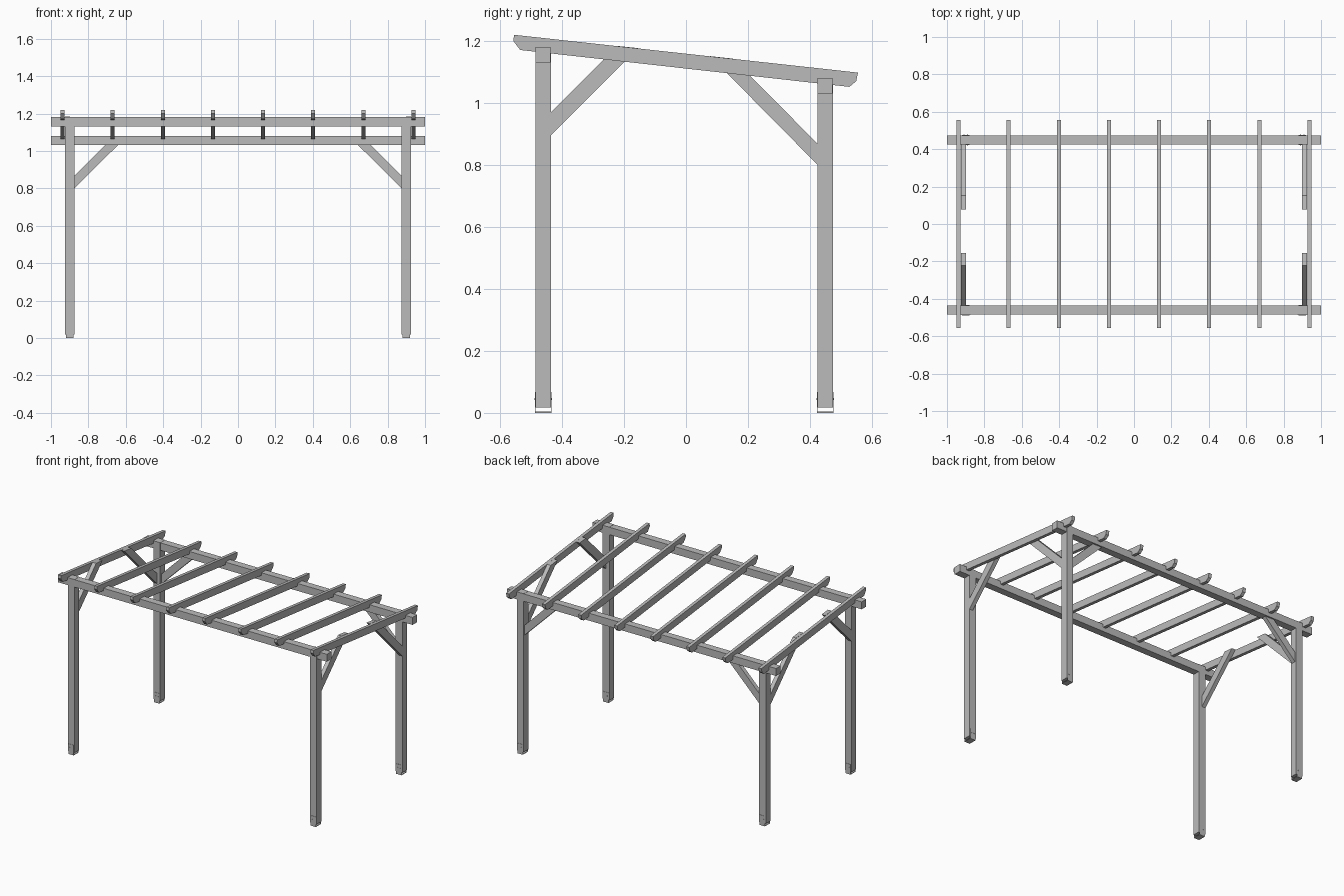
import bpy, bmesh
from mathutils import Vector

cube = bpy.data.objects.get("Cube")
if cube:
    bpy.data.objects.remove(cube, do_unlink=True)

grey = bpy.data.materials.new("grey_timber")
grey.use_nodes = True
grey.diffuse_color = (0.5, 0.5, 0.5, 1)
grey.node_tree.nodes["Principled BSDF"].inputs["Base Color"].default_value = (0.5, 0.5, 0.5, 1)


def prism(name, profile, axis, start, end):
    """Extrude a profile along x (points are y, z) or along y (points are x, z)."""
    def place(p, d):
        return (d, p[0], p[1]) if axis == "x" else (p[0], d, p[1])
    bm = bmesh.new()
    face = bm.faces.new([bm.verts.new(place(p, start)) for p in profile])
    out = bmesh.ops.extrude_face_region(bm, geom=[face])
    moved = [v for v in out["geom"] if isinstance(v, bmesh.types.BMVert)]
    shift = Vector(place((0, 0), end - start))
    bmesh.ops.translate(bm, verts=moved, vec=shift)
    bmesh.ops.recalc_face_normals(bm, faces=bm.faces)
    mesh = bpy.data.meshes.new(name)
    bm.to_mesh(mesh)
    bm.free()
    mesh.materials.append(grey)
    obj = bpy.data.objects.new(name, mesh)
    bpy.context.collection.objects.link(obj)
    return obj


def box(name, x0, x1, y0, y1, z0, z1):
    return prism(name, [(y0, z0), (y1, z0), (y1, z1), (y0, z1)], "x", x0, x1)


def bolt(name, x, y, z):
    bpy.ops.mesh.primitive_cylinder_add(vertices=8, radius=0.003, depth=0.003,
                                        location=(x, y, z), rotation=(1.5708, 0, 0))
    obj = bpy.context.object
    obj.name = name
    obj.data.materials.append(grey)


FRONT, BACK = -0.461, 0.449      # centre lines of the two beams
FRONT_TOP, BACK_TOP = 1.181, 1.081
HALF = 0.024

# Beams
box("front_beam", -1, 1, FRONT - HALF, FRONT + HALF, FRONT_TOP - 0.05, FRONT_TOP)
box("back_beam", -1, 1, BACK - HALF, BACK + HALF, BACK_TOP - 0.05, BACK_TOP)

# Posts with U-shaped steel feet
for side, sx in (("left", 1), ("right", -1)):
    for row, y, top in (("front", FRONT, FRONT_TOP), ("back", BACK, BACK_TOP)):
        tag = f"{row}_{side}"
        x = 0.9 * sx
        w = HALF + 0.001
        box(f"{tag}_post", x - w, x + w, y - w, y + w, 0.018, top + 0.001)
        box(f"{tag}_foot_plate", x - 0.02, x + 0.02, y - w - 0.002, y + w + 0.002, 0, 0.004)
        for n, s in enumerate((-1, 1)):
            a, b = sorted((y + s * w, y + s * (w + 0.002)))
            box(f"{tag}_foot_cheek_{n}", x - 0.02, x + 0.02, a, b, 0, 0.068)
            for m, dx in enumerate((-0.009, 0.009)):
                bolt(f"{tag}_foot_bolt_{n}_{m}", x + dx, y + s * (w + 0.002), 0.045)

# Sloping rafters with clipped ends
rafter = [(-0.555, 1.22), (-0.557, 1.2), (-0.535, 1.171),
          (0.527, 1.052), (0.549, 1.07), (0.555, 1.098)]
for i in range(8):
    x = -0.938 + i * 0.268
    prism(f"rafter_{i + 1}", rafter, "x", x - 0.011, x + 0.011)

# Diagonal braces
front_brace = [(-0.437, 0.895), (-0.155, 1.177), (-0.222, 1.184), (-0.437, 0.968)]
back_brace = [(0.425, 0.8), (0.078, 1.151), (0.152, 1.143), (0.425, 0.868)]
for side, sx in (("left", 1), ("right", -1)):
    prism(f"front_{side}_rafter_brace", front_brace, "x", 0.899 * sx, 0.926 * sx)
    prism(f"back_{side}_rafter_brace", back_brace, "x", 0.899 * sx, 0.926 * sx)
    beam_brace = [(0.876 * sx, 0.8), (0.876 * sx, 0.866),
                  (0.711 * sx, 1.031), (0.642 * sx, 1.031)]
    prism(f"back_{side}_beam_brace", beam_brace, "y", BACK - 0.014, BACK + 0.014)
